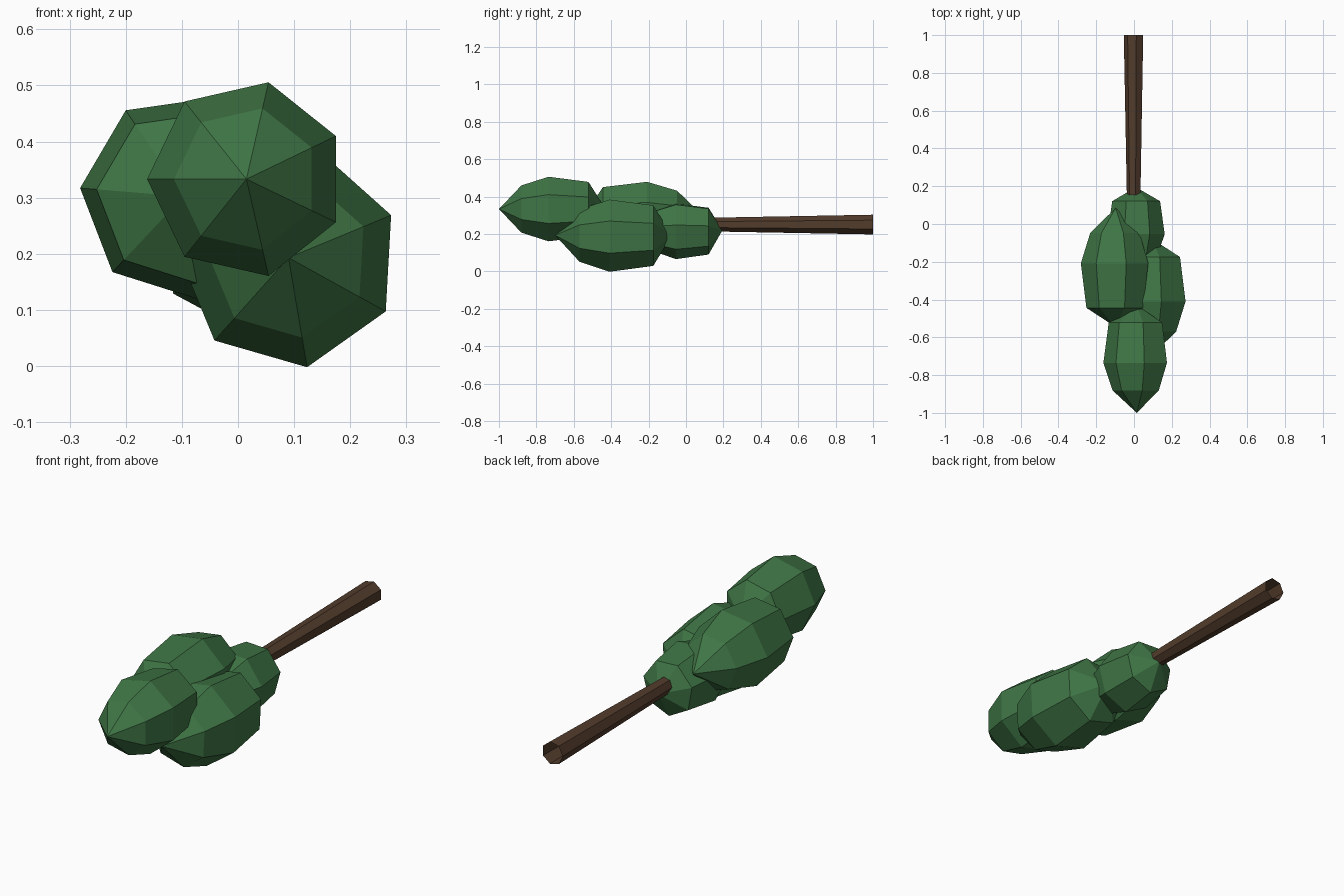
import bpy, bmesh
from math import sin, cos, radians, tau

if "Cube" in bpy.data.objects:
    bpy.data.objects.remove(bpy.data.objects["Cube"])

SIDES = 7


def material(name, rgb):
    m = bpy.data.materials.new(name)
    m.diffuse_color = (*rgb, 1)
    m.use_nodes = True
    m.node_tree.nodes["Principled BSDF"].inputs["Base Color"].default_value = m.diffuse_color
    return m


leaf = material("leaf_green", (0.05, 0.18, 0.06))
bark = material("bark_brown", (0.085, 0.045, 0.025))


def lathe_y(name, x, z, phase, profile, mat):
    """Flat-sided turned shape along y; profile is (y, radius), radius 0 = pole."""
    bm = bmesh.new()
    rings = []
    for y, r in profile:
        n = SIDES if r else 1
        rings.append([bm.verts.new((x + r * cos(radians(phase) + tau * i / SIDES), y,
                                    z + r * sin(radians(phase) + tau * i / SIDES)))
                      for i in range(n)])
    for a, b in zip(rings, rings[1:]):
        for i in range(SIDES):
            j = (i + 1) % SIDES
            quad = [a[i % len(a)], a[j % len(a)], b[j % len(b)], b[i % len(b)]]
            bm.faces.new(list(dict.fromkeys(quad)))
    bmesh.ops.recalc_face_normals(bm, faces=bm.faces)
    mesh = bpy.data.meshes.new(name)
    bm.to_mesh(mesh)
    bm.free()
    mesh.materials.append(mat)
    ob = bpy.data.objects.new(name, mesh)
    bpy.context.collection.objects.link(ob)


# Egg-shaped foliage profile: (fraction of length, fraction of radius)
EGG = [(0, 0), (0.21, 0.73), (0.465, 1), (0.84, 0.84), (1, 0)]
EGG_FLIPPED = [(1 - t, r) for t, r in reversed(EGG)]

# Foliage clumps: name, x, z, radius, y start, y end, phase, profile
clumps = [
    ("foliage_tip", 0.015, 0.333, 0.177, -1.0, -0.43, 180, EGG),
    ("foliage_left", -0.097, 0.302, 0.185, -0.545, 0.085, 175.3, EGG_FLIPPED),
    ("foliage_right", 0.09, 0.193, 0.198, -0.70, -0.075, 22.5, EGG),
    ("foliage_base", 0.01, 0.22, 0.155, -0.27, 0.195, -144, EGG),
]
for name, x, z, rad, y0, y1, phase, prof in clumps:
    lathe_y(name, x, z, phase,
            [(y0 + t * (y1 - y0), r * rad) for t, r in prof], leaf)

# Tapered trunk, open at the ends
lathe_y("trunk", 0, 0.25, 180, [(0.0, 0.035), (1.0, 0.054)], bark)
